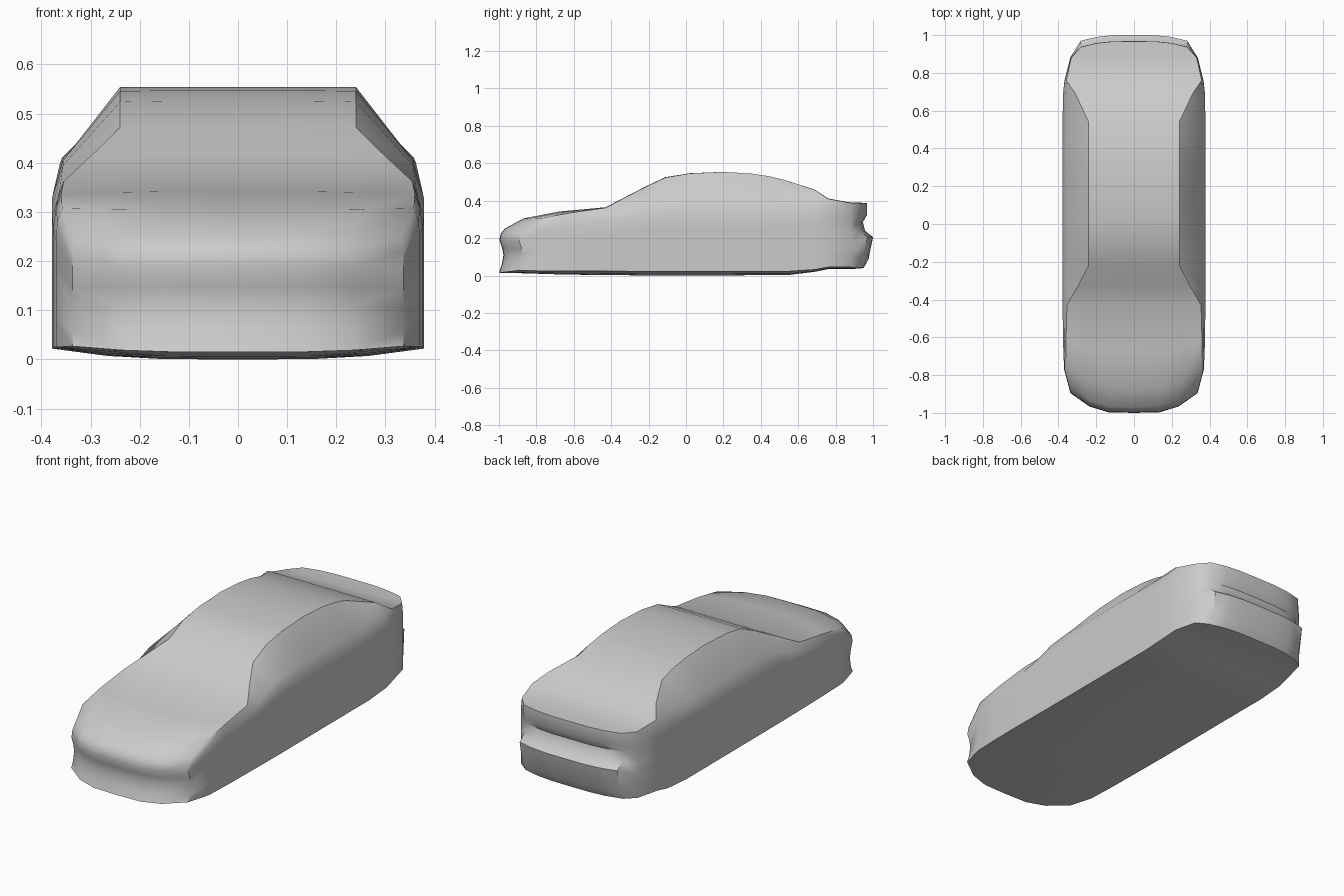
import bpy, bmesh, math

# Centre-line profiles (y, z) of nose and tail, bottom to top
NOSE = [(-1.0, .015), (-.985, .06), (-.976, .11), (-.984, .15), (-.998, .19), (-.99, .225), (-.97, .25)]
TAIL = [(.95, .04), (.975, .085), (1.0, .205), (.957, .24), (.946, .285), (.968, .325), (.967, .388)]

# Side stations: y, bottom z, side x, belt z, shoulder x, z, top edge x, z, centre top y, z
STATIONS = [
    (-.77, .025, .370, .24, .368, .28, .358, .307, -.87, .305),
    (-.62, .025, .376, .27, .370, .31, .360, .335, -.68, .342),
    (-.43, .024, .378, .29, .368, .325, .355, .362, -.43, .365),
    (-.33, .023, .378, .31, .362, .35, .298, .415, -.33, .417),
    (-.22, .022, .378, .33, .356, .395, .240, .472, -.22, .474),
    (-.11, .022, .378, .33, .356, .405, .240, .524, -.11, .526),
    (.02, .022, .378, .33, .356, .405, .240, .546, .02, .547),
    (.20, .022, .378, .33, .356, .405, .240, .554, .20, .554),
    (.35, .022, .378, .33, .356, .405, .240, .545, .35, .545),
    (.45, .022, .378, .33, .356, .405, .240, .530, .45, .530),
    (.54, .022, .378, .33, .356, .405, .240, .507, .54, .507),
    (.69, .032, .376, .33, .362, .400, .310, .458, .69, .459),
    (.76, .045, .368, .33, .366, .370, .358, .410, .76, .412),
    (.88, .045, .338, .29, .337, .335, .332, .388, .87, .392),
]
U = [0, .4, .7, 1]          # position across half the width
PULL = [0, .03, .32, 1]     # how far each position bends toward the edge

bm = bmesh.new()
V = bm.verts.new


def grid(rows, closed=False):
    n = len(rows)
    for a in range(n if closed else n - 1):
        p, q = rows[a], rows[(a + 1) % n]
        for b in range(len(p) - 1):
            bm.faces.new((p[b], p[b + 1], q[b + 1], q[b]))


# Side panel: columns from nose corner to tail corner
cols = [[V((.337 if z < .24 else .33, y + .105, z + .012 if z < .04 else z - .004)) for y, z in NOSE]]
for y, zb, ws, zbelt, wsh, zsh, wt, zt, cy, cz in STATIONS:
    col = [V((ws, y, zb + (zbelt - zb) * f)) for f in (0, .25, .5, .75, 1)]
    cols.append(col + [V((wsh, y, zsh)), V((wt, y, zt))])
cols.append([V((.282, y - .03, z)) for y, z in TAIL])
grid(cols)

# Wrap-around skin: nose, bonnet, cabin, boot, tail and floor
loop = list(zip(cols[0], NOSE))
loop += [(c[6], s[8:10]) for c, s in zip(cols[1:-1], STATIONS)]
loop += list(zip(cols[-1], TAIL))[::-1]
for c, s in list(zip(cols[1:-1], STATIONS))[::-1]:
    y = s[0]
    floor_z = .012 if y < -.7 else .006 if y < -.5 else .002 if y < .6 else .02 if y < .7 else .034
    if -.3 < y < .3:
        floor_z = 0
    loop.append((c[0], (s[8] if y < -.5 else y, floor_z)))
rows = []
for edge, (cy, cz) in loop:
    e = edge.co
    rows.append([V((e.x * u, cy + (e.y - cy) * p, cz + (e.z - cz) * p))
                 for u, p in zip(U[:-1], PULL[:-1])] + [edge])
grid(rows, closed=True)

# Mirror to the other side and weld
geom = bm.verts[:] + bm.edges[:] + bm.faces[:]
bmesh.ops.mirror(bm, geom=geom, axis='X', merge_dist=.0005)
bmesh.ops.remove_doubles(bm, verts=bm.verts[:], dist=.0005)
bmesh.ops.recalc_face_normals(bm, faces=bm.faces[:])

mesh = bpy.data.meshes.new("car_body")
bm.to_mesh(mesh)
bm.free()
body = bpy.data.objects.new("car_body", mesh)
bpy.context.collection.objects.link(body)
bpy.context.view_layer.objects.active = body
body.select_set(True)
bpy.ops.object.shade_smooth_by_angle(angle=math.radians(38))
